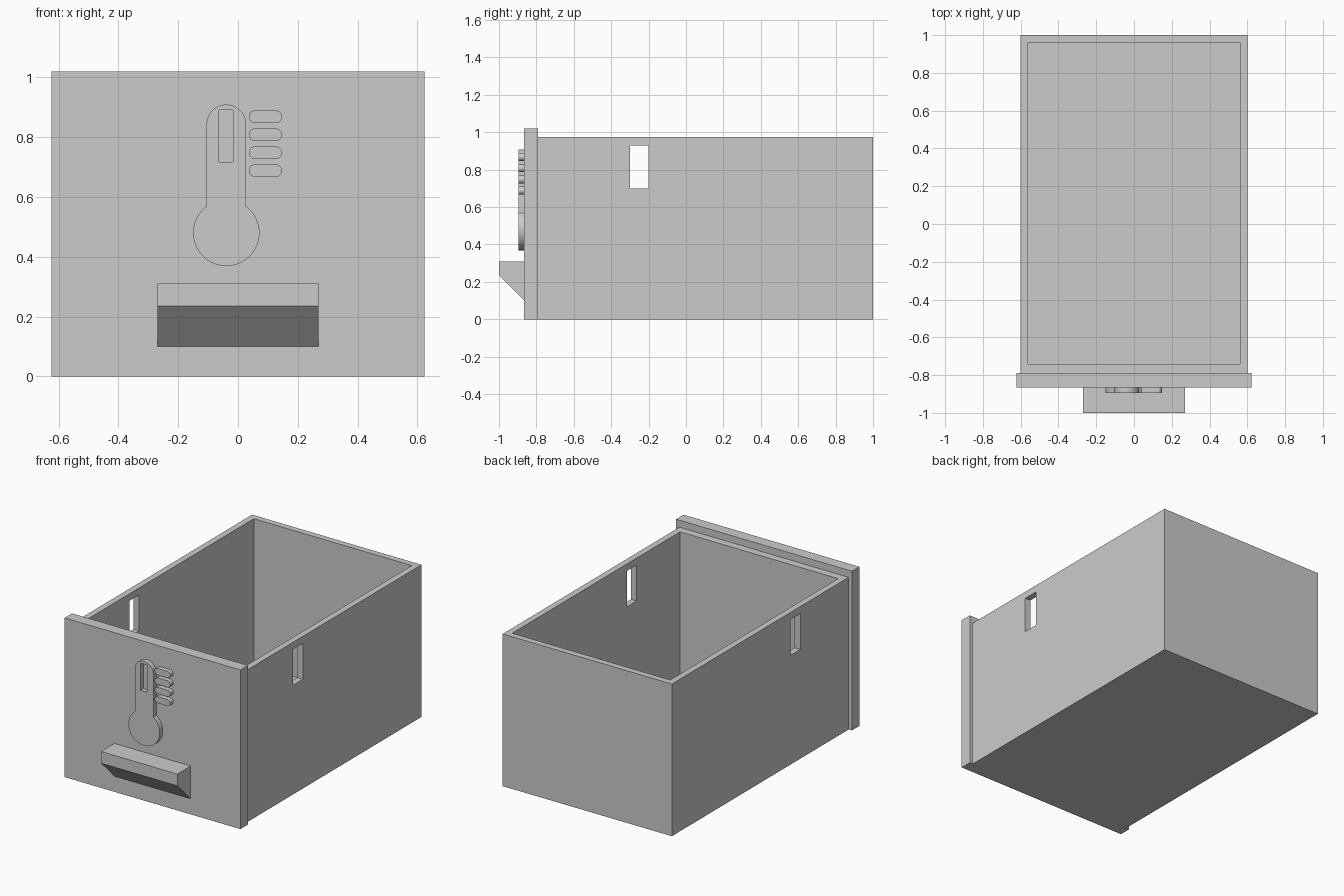
import bpy, bmesh
from math import sin, cos, pi, asin, acos, radians
from mathutils import Vector

cube = bpy.data.objects.get("Cube")
if cube:
    bpy.data.objects.remove(cube, do_unlink=True)

grey = bpy.data.materials.new("light_grey")
grey.use_nodes = True
COLOUR = (0.6, 0.6, 0.6, 1)
grey.diffuse_color = COLOUR
grey.node_tree.nodes["Principled BSDF"].inputs["Base Color"].default_value = COLOUR


def prism(name, points, direction):
    """Extrude a closed 3D outline along a direction."""
    bm = bmesh.new()
    face = bm.faces.new([bm.verts.new(p) for p in points])
    side = bmesh.ops.extrude_face_region(bm, geom=[face])["geom"]
    bmesh.ops.translate(bm, vec=direction,
                        verts=[v for v in side if isinstance(v, bmesh.types.BMVert)])
    bmesh.ops.recalc_face_normals(bm, faces=bm.faces)
    mesh = bpy.data.meshes.new(name)
    bm.to_mesh(mesh)
    bm.free()
    mesh.materials.append(grey)
    obj = bpy.data.objects.new(name, mesh)
    bpy.context.collection.objects.link(obj)
    return obj


def box(name, x0, x1, y0, y1, z0, z1):
    base = [(x0, y0, z0), (x1, y0, z0), (x1, y1, z0), (x0, y1, z0)]
    return prism(name, base, Vector((0, 0, z1 - z0)))


def activate(obj):
    bpy.ops.object.select_all(action="DESELECT")
    obj.select_set(True)
    bpy.context.view_layer.objects.active = obj


def cut(obj, cutter):
    """Subtract the cutter for good and discard it."""
    mod = obj.modifiers.new("cut", "BOOLEAN")
    mod.operation, mod.solver, mod.object = "DIFFERENCE", "EXACT", cutter
    activate(obj)
    bpy.ops.object.modifier_apply(modifier=mod.name)
    bpy.data.objects.remove(cutter, do_unlink=True)


def arc(cx, cz, r, start, end, steps):
    angles = [start + (end - start) * i / steps for i in range(steps + 1)]
    return [(cx + r * cos(a), cz + r * sin(a)) for a in angles]


PANEL_Y, RELIEF = -0.865, 0.03


def relief(name, outline):
    """Raise an x-z outline from the front panel."""
    obj = prism(name, [(x, PANEL_Y, z) for x, z in outline], Vector((0, -RELIEF, 0)))
    activate(obj)
    bpy.ops.object.shade_smooth_by_angle(angle=radians(30))
    return obj


# Open drawer box with a slot through both side walls
body = box("drawer_box", -0.6, 0.6, -0.79, 1, 0, 0.975)
cut(body, box("cavity", -0.56, 0.56, -0.74, 0.96, 0.04, 1.2))
cut(body, box("side_slots", -0.8, 0.8, -0.3, -0.2, 0.7, 0.93))

# Front panel
box("front_panel", -0.623, 0.623, PANEL_Y, -0.79, 0, 1.02)

# Wedge handle
wedge = [(PANEL_Y, 0.31), (-1, 0.31), (-1, 0.235), (PANEL_Y, 0.1)]
prism("handle", [(-0.27, y, z) for y, z in wedge], Vector((0.54, 0, 0)))

# Thermometer: rounded stem running into a round bulb
cx, stem, bulb = -0.039, 0.066, 0.111
neck = acos(stem / bulb)
outline = arc(cx, 0.843, stem, 0, pi, 24)
outline += arc(cx, 0.48, bulb, pi - neck, 2 * pi + neck, 48)
thermometer = relief("thermometer", outline)
cut(thermometer, box("stem_slot", -0.064, -0.017, -1, PANEL_Y + 0.01, 0.717, 0.89))

# Rounded scale marks beside the stem
for i in range(4):
    z, r = 0.868 - 0.06 * i, 0.021
    pill = arc(0.147 - r, z, r, -pi / 2, pi / 2, 12)
    pill += arc(0.036 + r, z, r, pi / 2, 3 * pi / 2, 12)
    relief(f"scale_mark_{i + 1}", pill)
